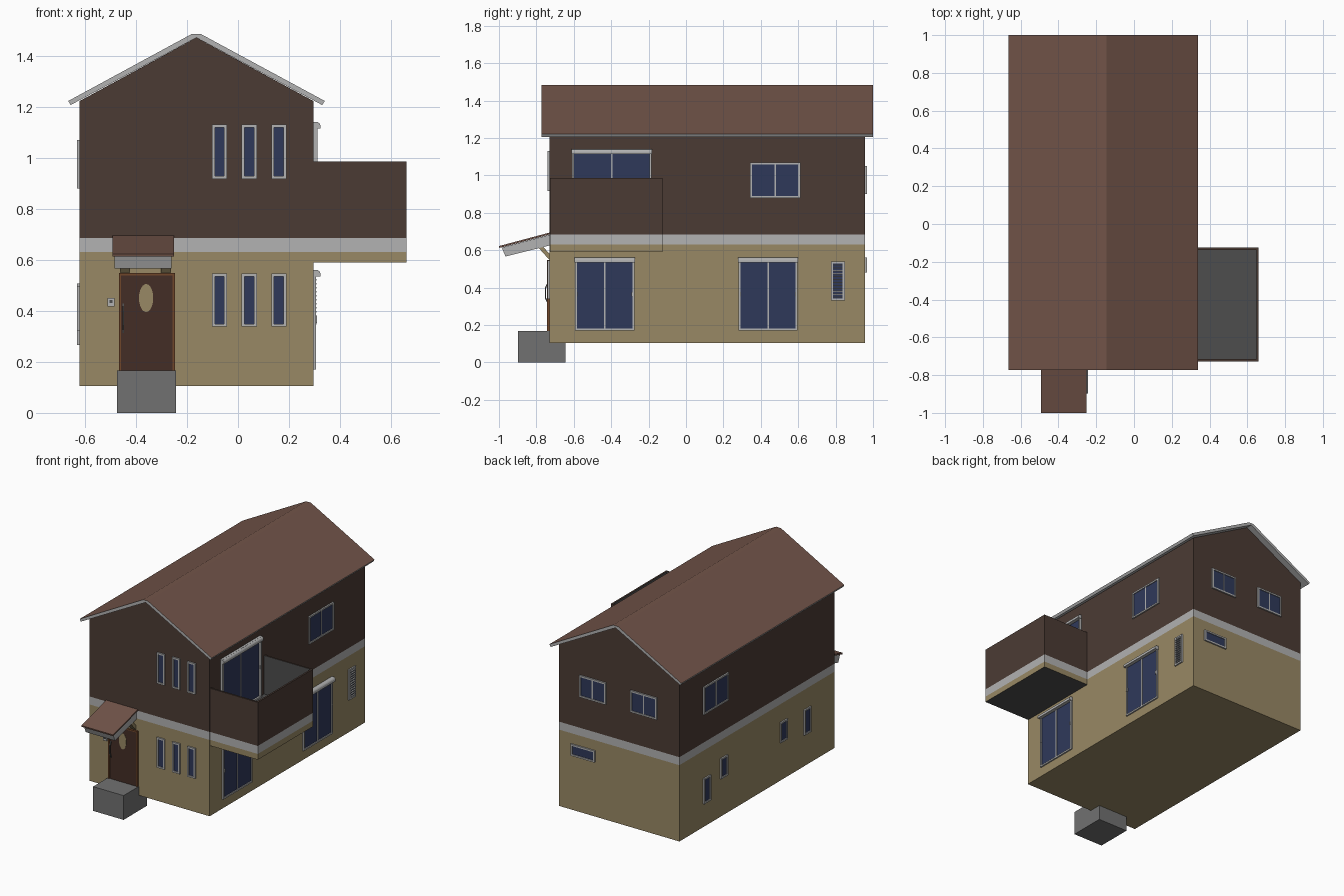
import bpy, bmesh, math
from mathutils import Vector

if "Cube" in bpy.data.objects:
    bpy.data.objects.remove(bpy.data.objects["Cube"])

def mat(name, r, g, b):
    m = bpy.data.materials.new(name)
    lin = [((c / 255 + 0.055) / 1.055) ** 2.4 for c in (r, g, b)]
    m.diffuse_color = (*lin, 1)
    m.use_nodes = True
    m.node_tree.nodes["Principled BSDF"].inputs["Base Color"].default_value = m.diffuse_color
    return m

BEIGE = mat("beige_wall", 153, 137, 101)
TRIM = mat("light_trim", 178, 178, 178)
BROWN = mat("brown_wall", 75, 59, 52)
ROOF = mat("roof_brown", 114, 84, 73)
GLASS = mat("glass_navy", 47, 57, 90)
DOOR = mat("door_brown", 67, 45, 38)
FRAME = mat("door_frame", 112, 70, 42)
STONE = mat("stone", 113, 113, 113)
DARK = mat("dark_grey", 77, 77, 77)

X0, X1, Y0, Y1 = -0.62, 0.295, -0.73, 0.957   # house walls


def finish(name, bm, mats):
    bmesh.ops.recalc_face_normals(bm, faces=bm.faces)
    me = bpy.data.meshes.new(name)
    bm.to_mesh(me)
    bm.free()
    for m in mats:
        me.materials.append(m)
    ob = bpy.data.objects.new(name, me)
    bpy.context.collection.objects.link(ob)
    return ob


def prism(bm, pts, axis, a, b, mi=0):
    """Extrude a 2D outline along an axis from a to b."""
    def put(p, t):
        v = list(p)
        v.insert("xyz".index(axis), t)
        return v
    f = bm.faces.new([bm.verts.new(put(p, a)) for p in pts])
    r = bmesh.ops.extrude_face_region(bm, geom=[f])
    vs = [g for g in r["geom"] if isinstance(g, bmesh.types.BMVert)]
    d = Vector(put((0, 0), b - a))
    bmesh.ops.translate(bm, verts=vs, vec=d)
    for face in {x for v in vs for x in v.link_faces} | {f}:
        face.material_index = mi


def box(bm, x, y, z, mi=0):
    prism(bm, [(x[0], y[0]), (x[1], y[0]), (x[1], y[1]), (x[0], y[1])], "z", z[0], z[1], mi)


def colour_bands(bm):
    """Cut the walls into beige, light band and brown levels."""
    for z in (0.63, 0.685):
        geom = bm.verts[:] + bm.edges[:] + bm.faces[:]
        bmesh.ops.bisect_plane(bm, geom=geom, plane_co=(0, 0, z), plane_no=(0, 0, 1))
    for f in bm.faces:
        z = f.calc_center_median().z
        f.material_index = 0 if z < 0.63 else 1 if z < 0.685 else 2


# main house body
bm = bmesh.new()
prism(bm, [(X0, 0.105), (X1, 0.105), (X1, 1.222), (-0.163, 1.47), (X0, 1.222)], "y", Y0, Y1)
colour_bands(bm)
finish("house_body", bm, [BEIGE, TRIM, BROWN])

# gable roof with light edges
bm = bmesh.new()
prism(bm, [(-0.665, 1.222), (-0.182, 1.484), (-0.145, 1.484), (0.34, 1.222), (0.33, 1.206),
           (-0.163, 1.47), (-0.656, 1.206)], "y", -0.772, 1.0)
bmesh.ops.recalc_face_normals(bm, faces=bm.faces)
for f in bm.faces:
    f.normal_update()
    f.material_index = int(f.normal.z > 0.6)
finish("roof", bm, [TRIM, ROOF])

# balcony parapet, grey inside and below
bm = bmesh.new()
XB, YA, YB, T = 0.66, -0.727, -0.125, 0.012
prism(bm, [(X1, YA), (XB, YA), (XB, YB), (X1, YB), (X1, YB - T), (XB - T, YB - T),
           (XB - T, YA + T), (X1, YA + T)], "z", 0.59, 0.985)
colour_bands(bm)
for f in bm.faces:
    c = f.calc_center_median()
    if c.z < 0.591 or (c.x < XB - T / 2 and YA + T / 2 < c.y < YB - T / 2 and c.z < 0.98):
        f.material_index = 3
finish("balcony_parapet", bm, [BEIGE, TRIM, BROWN, DARK])
bm = bmesh.new()
box(bm, (X1, XB - T), (YA + T, YB - T), (0.59, 0.72))
finish("balcony_floor", bm, [DARK])


def wall_box(bm, wall, u, d, z, mi=0):
    """Box on a wall: u along it, d out from it."""
    if wall == "front":
        box(bm, u, (Y0 - d[1], Y0 - d[0]), z, mi)
    elif wall == "back":
        box(bm, u, (Y1 + d[0], Y1 + d[1]), z, mi)
    elif wall == "right":
        box(bm, (X1 + d[0], X1 + d[1]), u, z, mi)
    else:
        box(bm, (X0 - d[1], X0 - d[0]), u, z, mi)


def window(name, wall, u0, u1, z0, z1, panes=1, shutter=False, slats=0, w=0.011, depth=0.01):
    bm = bmesh.new()
    d = (-0.003, depth)
    wall_box(bm, wall, (u0, u0 + w), d, (z0, z1))
    wall_box(bm, wall, (u1 - w, u1), d, (z0, z1))
    wall_box(bm, wall, (u0 + w, u1 - w), d, (z0, z0 + w))
    wall_box(bm, wall, (u0 + w, u1 - w), d, (z1 - w, z1))
    wall_box(bm, wall, (u0 + w, u1 - w), (-0.003, 0.004), (z0 + w, z1 - w), 1)
    if panes == 2:
        m = (u0 + u1) / 2
        wall_box(bm, wall, (m - 0.004, m + 0.004), (0, 0.008), (z0 + w, z1 - w))
    for i in range(slats):
        z = z0 + w + (i + 0.5) * (z1 - z0 - 2 * w) / slats
        wall_box(bm, wall, (u0 + w, u1 - w), (0.004, 0.013), (z - 0.003, z + 0.003))
    if shutter:   # rounded shutter housing and two latches
        a = [(X1 + 0.012 + 0.016 * math.sin(t), z1 - 0.016 + 0.016 * math.cos(t))
             for t in (0, 0.4, 0.8, 1.2, 1.57)]
        prism(bm, [(X1, z1)] + a + [(X1 + 0.028, z1 - 0.026), (X1, z1 - 0.026)], "y", u0 - 0.003, u1 + 0.003)
        zm = (z0 + z1) / 2
        for u in (u0 + w, u1 - w):
            wall_box(bm, wall, (u - 0.004, u + 0.004), (0, 0.014), (zm - 0.012, zm + 0.012))
    finish(name, bm, [TRIM, GLASS])


# front slit windows, two rows of three
for i in range(3):
    x = -0.102 + i * 0.1165
    window(f"front_upper_window_{i + 1}", "front", x, x + 0.059, 0.917, 1.13)
    window(f"front_lower_window_{i + 1}", "front", x, x + 0.059, 0.338, 0.546)

# right side windows
window("balcony_window", "right", -0.61, -0.185, 0.72, 1.14, 2, True, depth=0.016)
window("lower_patio_window_1", "right", -0.594, -0.276, 0.17, 0.56, 2, True)
window("lower_patio_window_2", "right", 0.28, 0.597, 0.17, 0.56, 2, True)
window("right_upper_window", "right", 0.343, 0.611, 0.88, 1.07, 2)
window("louvre_window", "right", 0.774, 0.849, 0.33, 0.54, slats=12)

# left side windows
window("left_upper_window", "left", 0.43, 0.70, 0.88, 1.07, 2)
for i, (y, z0, z1) in enumerate([(0.625, 0.265, 0.44), (0.44, 0.367, 0.507),
                                 (-0.21, 0.367, 0.507), (-0.467, 0.32, 0.495)]):
    window(f"left_small_window_{i + 1}", "left", y, y + 0.075, z0, z1)

# back windows
window("back_upper_window_1", "back", -0.063, 0.139, 0.9, 1.05, 2)
window("back_upper_window_2", "back", -0.452, -0.25, 0.9, 1.05, 2)
window("back_lower_window", "back", 0.02, 0.203, 0.48, 0.56)

# entrance step
bm = bmesh.new()
box(bm, (-0.475, -0.243), (-0.897, -0.643), (0, 0.167))
finish("entrance_step", bm, [STONE])

# front door with frame, oval pane and handle
bm = bmesh.new()
for u in ((-0.467, -0.458), (-0.256, -0.247)):
    wall_box(bm, "front", u, (0, 0.014), (0.165, 0.548))
wall_box(bm, "front", (-0.458, -0.256), (0, 0.014), (0.539, 0.548))
finish("door_frame", bm, [FRAME])
bm = bmesh.new()
wall_box(bm, "front", (-0.458, -0.256), (0, 0.009), (0.165, 0.539))
finish("door", bm, [DOOR])
bm = bmesh.new()
ring = [(-0.36 + 0.028 * math.cos(k * math.pi / 12), 0.45 + 0.055 * math.sin(k * math.pi / 12)) for k in range(24)]
prism(bm, ring, "y", Y0 - 0.011, Y0 - 0.005)
finish("door_oval_pane", bm, [BEIGE])
bm = bmesh.new()
prism(bm, [(Y0 - 0.008, 0.43), (Y0 - 0.025, 0.40), (Y0 - 0.025, 0.345), (Y0 - 0.008, 0.31),
           (Y0 - 0.008, 0.32), (Y0 - 0.019, 0.35), (Y0 - 0.019, 0.395), (Y0 - 0.008, 0.42)], "x", -0.453, -0.446)
finish("door_handle", bm, [DARK])

# doorbell
bm = bmesh.new()
wall_box(bm, "front", (-0.512, -0.484), (0, 0.008), (0.416, 0.45))
wall_box(bm, "front", (-0.504, -0.492), (0.006, 0.011), (0.43, 0.442), 1)
finish("doorbell", bm, [TRIM, DARK])

# sloping canopy, fascia and braces
bm = bmesh.new()
prism(bm, [(-1.0, 0.622), (Y0, 0.694), (Y0, 0.684), (-0.998, 0.612)], "x", -0.492, -0.251)
finish("canopy_roof", bm, [ROOF])
bm = bmesh.new()
prism(bm, [(-0.985, 0.614), (-0.965, 0.566), (Y0, 0.625), (Y0, 0.682)], "x", -0.484, -0.261)
finish("canopy_fascia", bm, [TRIM])
for side, x in (("left", -0.461), ("right", -0.301)):
    bm = bmesh.new()
    prism(bm, [(-0.79, 0.615), (-0.765, 0.62), (Y0, 0.58), (Y0, 0.548)], "x", x, x + 0.036)
    finish(f"canopy_brace_{side}", bm, [BEIGE])
